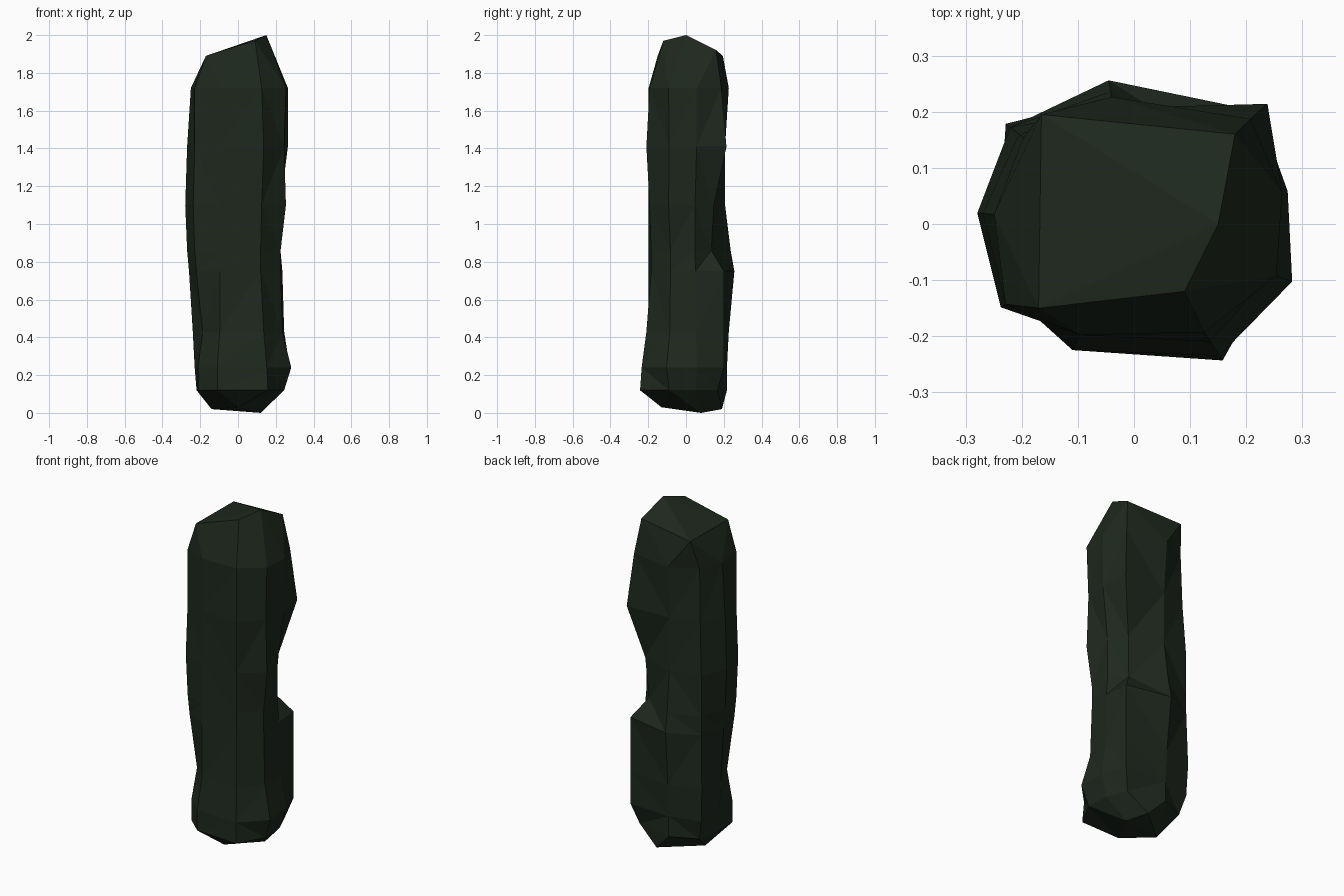
import bpy
import bmesh
import math

default_cube = bpy.data.objects.get("Cube")
if default_cube:
    bpy.data.objects.remove(default_cube, do_unlink=True)

# Stone colour
stone = bpy.data.materials.new("dark mossy stone")
stone.use_nodes = True
colour = (0.013, 0.021, 0.013, 1)
stone.diffuse_color = colour
shader = next(n for n in stone.node_tree.nodes if n.type == "BSDF_PRINCIPLED")
shader.inputs["Base Color"].default_value = colour
shader.inputs["Roughness"].default_value = 0.9

# Compass angle of each vertical ridge, counter-clockwise from the left (+x)
ridges = [12, 42, 100, 142, 176, 212, 244, 303, 340]

# Distance of every ridge from the axis, in hundredths, keyed by height
sections = {
    12: [24, 25, 22, 24, 22, 25, 25, 29, 26],
    24: [28, 30, 22, 28, 23, 25, 25, 28, 30],
    43: [25, 30, 23, 29, 24, 22, 22, 25, 25],
    75: [24, 30, 26, 28, 26, 26, 22, 22, 24],
    86: [23, 20, 24, 28, 27, 27, 22, 22, 24],
    110: [23, 22, 21, 28, 28, 28, 22, 23, 27],
    141: [27, 32, 21, 26, 27, 27, 22, 25, 26],
    172: [27, 28, 23, 25, 25, 27, 22, 23, 27],
}


def section_ring(bm, height, distances):
    """Place one corner on each ridge at the given height."""
    ring = []
    for angle, distance in zip(ridges, distances):
        x = distance * math.cos(math.radians(angle))
        y = distance * math.sin(math.radians(angle))
        ring.append(bm.verts.new((x / 100, y / 100, height / 100)))
    return ring


def bridge(bm, lower, upper):
    """Join two rings, leaving out edges where corners are shared."""
    count = len(lower)
    for i in range(count):
        j = (i + 1) % count
        loop = [lower[i], lower[j], upper[j], upper[i]]
        bm.faces.new(list(dict.fromkeys(loop)))


bm = bmesh.new()

# Shaft
rings = [section_ring(bm, height, distances)
         for height, distances in sections.items()]
for lower, upper in zip(rings, rings[1:]):
    bridge(bm, lower, upper)

# Sloping crown
back_left = bm.verts.new((0.18, 0.16, 1.92))
back_right = bm.verts.new((-0.165, 0.195, 1.89))
front_right = bm.verts.new((-0.17, -0.15, 1.89))
front_left = bm.verts.new((0.09, -0.12, 1.97))
peak = bm.verts.new((0.15, 0, 2))
bridge(bm, rings[-1], [peak, back_left, back_right, back_right, front_right,
                       front_right, front_right, front_left, front_left])
bm.faces.new([back_left, back_right, peak])
bm.faces.new([back_right, front_right, front_left, peak])

# Rough underside
low_point = bm.verts.new((0.12, 0.08, 0))
foot_back = bm.verts.new((0.06, 0.19, 0.02))
foot_right = bm.verts.new((-0.14, 0.02, 0.02))
foot_front = bm.verts.new((0, -0.13, 0.03))
bridge(bm, [low_point, foot_back, foot_back, foot_right, foot_right,
            foot_right, foot_front, foot_front, low_point], rings[0])
bm.faces.new([foot_front, foot_right, foot_back, low_point])

# Irregular triangular facets
bmesh.ops.triangulate(bm, faces=bm.faces[:], quad_method="SHORT_EDGE")
bmesh.ops.recalc_face_normals(bm, faces=bm.faces[:])

mesh = bpy.data.meshes.new("standing_stone")
bm.to_mesh(mesh)
bm.free()
mesh.materials.append(stone)
standing_stone = bpy.data.objects.new("standing_stone", mesh)
bpy.context.collection.objects.link(standing_stone)
